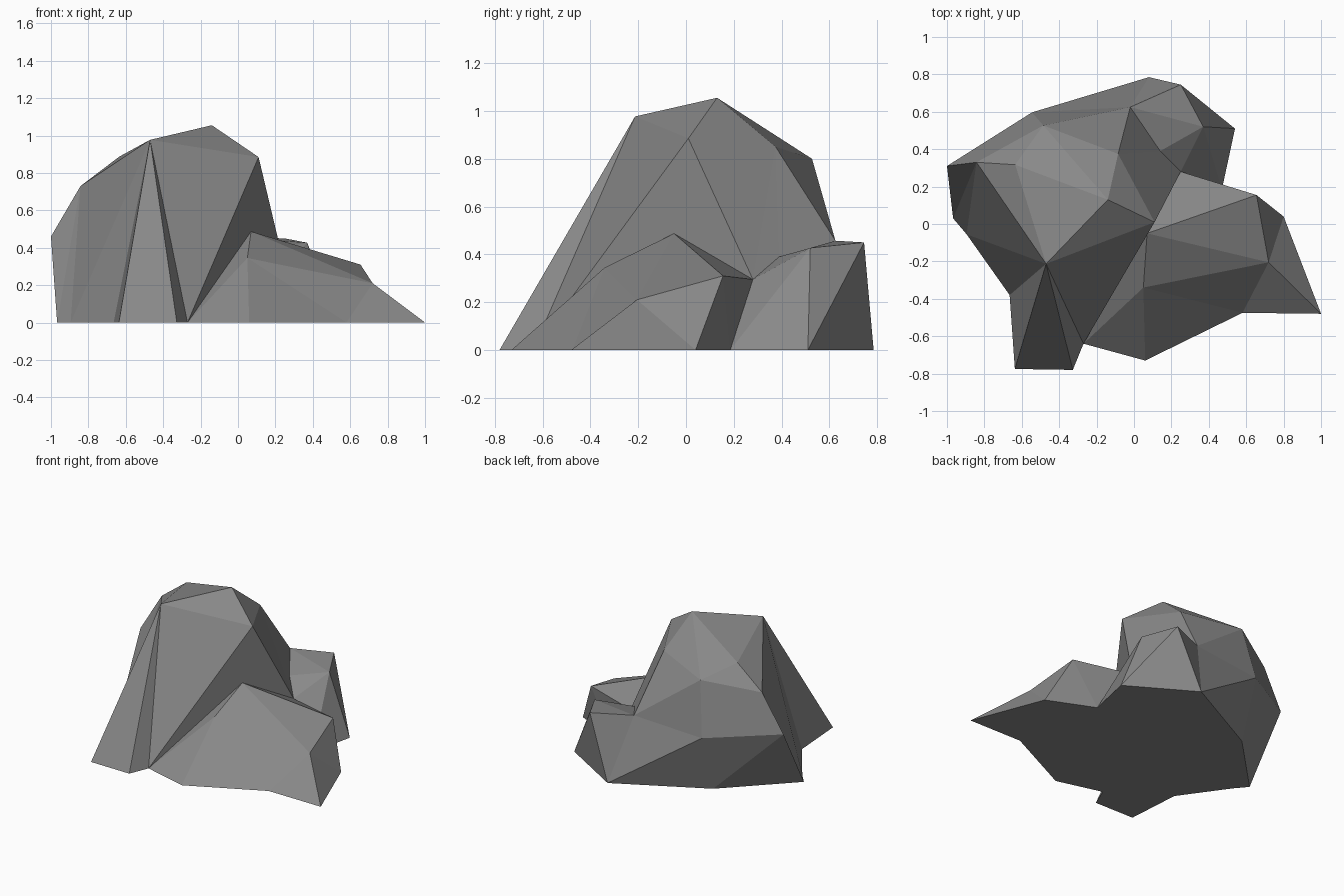
import bpy, bmesh

if "Cube" in bpy.data.objects:
    bpy.data.objects.remove(bpy.data.objects["Cube"])

# Key points of the boulder, grouped by layer
ground = {  # outline on the floor, counter-clockwise: (x, y)
    "S": (-.27, -.64), "R": (.06, -.73), "Q": (.58, -.475), "P": (1, -.48),
    "O": (.80, .04), "f": (.47, .185), "d": (.54, .51), "c": (.08, .785),
    "g": (-.54, .46), "X": (-.967, .03), "W": (-.895, -.055),
    "V": (-.665, -.38), "U": (-.637, -.775), "T": (-.327, -.78)}
ledges = {  # lower front-right and back-right shelves, rear bulge
    "K": (.07, -.05, .487), "L": (.05, -.34, .345), "M": (.655, .155, .31),
    "N": (.72, -.205, .21), "J": (.25, .28, .295), "I": (.14, .39, .39),
    "H": (.37, .52, .427), "G": (.25, .745, .45), "F": (-.02, .625, .457),
    "b": (-.545, .597, .42), "Y": (-1, .31, .46)}
crest = {  # tall summit
    "A": (-.14, .13, 1.055), "B": (-.47, -.213, .977), "C": (.11, .01, .885),
    "D": (-.085, .375, .85), "E": (-.485, .527, .80),
    "a": (-.635, .317, .887), "Z": (-.842, .33, .73)}

# Facets: first letter is the hub, the rest is the rim it fans out to
fans = ["ABCDEaB", "BaZWVUTSC", "ZaEbYXW", "gXYbc", "FDEbcGHID", "dcGHf",
        "JDIHfMKCD", "MKNOf", "NKLQPO", "LKSRQ", "KCS"]

bm = bmesh.new()
v = {k: bm.verts.new((*p, 0)) for k, p in ground.items()}
v.update({k: bm.verts.new(p) for k, p in {**ledges, **crest}.items()})
for hub, *rim in fans:
    for p, q in zip(rim, rim[1:]):
        bm.faces.new((v[hub], v[p], v[q]))
bm.faces.new([v[k] for k in ground])  # flat underside
bmesh.ops.recalc_face_normals(bm, faces=bm.faces[:])

mesh = bpy.data.meshes.new("boulder")
bm.to_mesh(mesh)
bm.free()
stone = bpy.data.materials.new("grey stone")
stone.diffuse_color = (.25, .25, .25, 1)
stone.use_nodes = True
stone.node_tree.nodes["Principled BSDF"].inputs["Base Color"].default_value = stone.diffuse_color
mesh.materials.append(stone)
bpy.context.collection.objects.link(bpy.data.objects.new("boulder", mesh))
